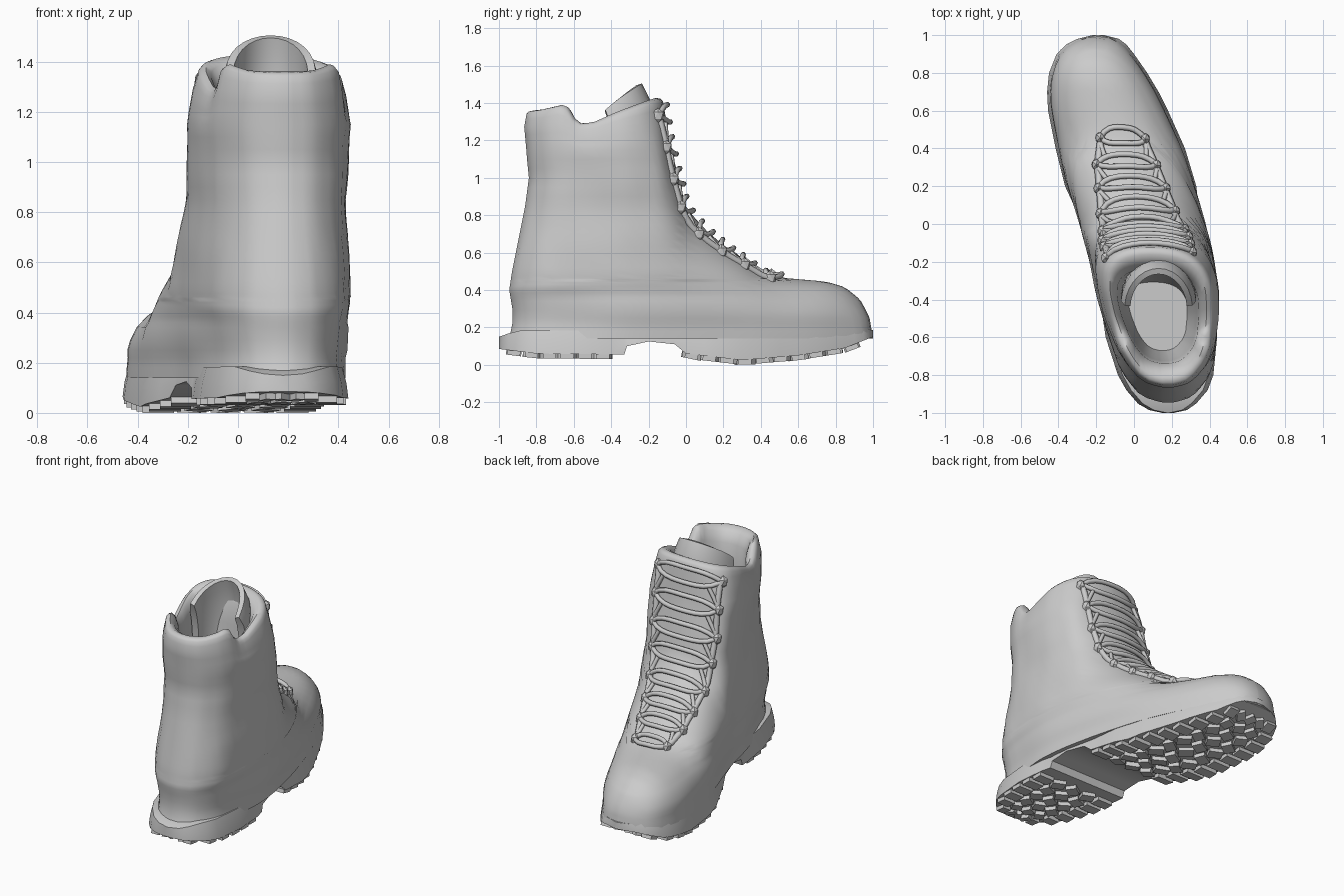
import bpy, bmesh, math, random
from mathutils import Vector, Matrix
from mathutils.bvhtree import BVHTree

if "Cube" in bpy.data.objects:
    bpy.data.objects.remove(bpy.data.objects["Cube"])

random.seed(4)


def interp(table, v, k=1):
    if v <= table[0][0]:
        return table[0][k]
    for a, b in zip(table, table[1:]):
        if v <= b[0]:
            return a[k] + (b[k] - a[k]) * (v - a[0]) / (b[0] - a[0])
    return table[-1][k]


def finish(name, bm, angle=40):
    bmesh.ops.recalc_face_normals(bm, faces=bm.faces)
    me = bpy.data.meshes.new(name)
    bm.to_mesh(me)
    bm.free()
    ob = bpy.data.objects.new(name, me)
    bpy.context.collection.objects.link(ob)
    bpy.ops.object.select_all(action='DESELECT')
    ob.select_set(True)
    bpy.context.view_layer.objects.active = ob
    bpy.ops.object.shade_smooth_by_angle(angle=math.radians(angle))


def loft(rings):
    bm = bmesh.new()
    vs = [[bm.verts.new(p) for p in r] for r in rings]
    n = len(vs[0])
    for a, b in zip(vs, vs[1:]):
        for i in range(n):
            j = (i + 1) % n
            bm.faces.new((a[i], a[j], b[j], b[i]))
    bm.faces.new(vs[0])
    bm.faces.new(vs[-1])
    return bm


# Plan outline: y, left x, right x
PLAN = [(-1, .15, .21), (-.985, .08, .28), (-.95, .02, .33), (-.88, -.04, .39), (-.8, -.085, .42),
        (-.6, -.15, .44), (-.4, -.2, .445), (-.2, -.24, .42), (0, -.3, .38), (.2, -.365, .33),
        (.4, -.415, .27), (.6, -.455, .18), (.7, -.46, .13), (.8, -.45, .07), (.9, -.41, 0),
        (.95, -.36, -.04), (.98, -.3, -.08), (1, -.22, -.16)]
# Height of the upper along y
TOP = [(-.5, 4), (-.3, 2.3), (-.2, 1.75), (-.13, 1.43), (-.09, 1.2), (-.04, 1), (0, .84),
       (.1, .725), (.2, .64), (.3, .57), (.42, .485), (.52, .465), (.75, .445), (.85, .415),
       (.93, .35), (.98, .26), (1, .14)]
FRONT = [(z, y) for y, z in reversed(TOP)]
# Back profile, width factor and rim height
BACK = [(.14, -.95), (.2, -.93), (.28, -.925), (.4, -.945), (.5, -.93), (.7, -.89), (.85, -.86),
        (1, -.84), (1.1, -.85), (1.3, -.865), (1.4, -.85)]
WIDE = [(.14, .96), (.22, .96), (.25, .985), (.34, 1), (.36, .985), (.5, 1.02), (.85, .96),
        (1.15, 1.03), (1.3, .98), (1.4, .92)]
RIM = [(-.9, 1.35), (-.8, 1.36), (-.68, 1.385), (-.64, 1.37), (-.59, 1.285), (-.5, 1.29),
       (-.35, 1.35), (-.2, 1.4), (-.1, 1.43)]


def section(z, n=28):
    y0, y1 = interp(BACK, z), interp(FRONT, z)
    left, right = [], []
    for i in range(n + 1):
        y = y0 + (y1 - y0) * (1 - math.cos(math.pi * i / n)) / 2
        yy = y - (y0 + 1) * max(0, min(1, .3 - y))
        xl, xr = interp(PLAN, yy), interp(PLAN, yy, 2)
        f = math.sqrt(max(0, 1 - (z / interp(TOP, y)) ** 4)) * interp(WIDE, z)
        # pinched heel above the sole, shallow leather creases
        pinch = interp([(.14, .05), (.25, .09), (.33, .07), (.42, 0)], z)
        f *= 1 - pinch * max(0, min(1, (-.35 - y) * 3))
        if .45 < z < 1.2:
            f *= 1 + .012 * math.sin(17 * z + 6 * y) * math.sin(5 * z - 9 * y)
        c, h = (xl + xr) / 2, max(.004, (xr - xl) / 2 * f)
        zz = z if z < 1.15 else 1.15 + (z - 1.15) * (interp(RIM, y) - 1.15) / .25
        left.append(Vector((c - h, y, zz)))
        right.append(Vector((c + h, y, zz)))
    return left + right[::-1]


# Upper with padded collar and hollow inside
levels = [.14, .18, .22, .25, .29, .34, .36, .385, .405, .42, .43, .44, .448, .455, .463, .475, .49,
          .52, .55, .59, .63, .67, .71, .75, .8, .85, .9, .95, 1, 1.05, 1.1, 1.15, 1.2, 1.25, 1.3,
          1.35, 1.385]
rings = [section(z) for z in levels]
rim = section(1.4)
for sx, sy, dz in [(.97, .97, 0), (.9, .9, .005), (.82, .78, -.02), (.76, .69, -.08),
                   (.72, .65, -.22), (.66, .6, -.4), (.55, .5, -.6)]:
    rings.append([Vector((.12 + (p.x - .12) * sx, -.49 + (p.y + .49) * sy,
                          p.z + dz if dz > -.5 else .72)) for p in rim])
bm = loft(rings)
tree = BVHTree.FromBMesh(bm)
finish("boot_upper", bm, 50)

# Sole body: heel block, raised arch and rockered forefoot
SOLE_TOP = [(-1, .15), (-.9, .185), (-.3, .18), (0, .17), (.5, .17), (.9, .2), (1, .185)]
SOLE_LOW = [(-1, .085), (-.8, .06), (-.33, .055), (-.315, .1), (-.2, .125), (-.06, .11),
            (0, .06), (.3, .025), (.6, .05), (.85, .09), (1, .15)]


def sole_edges(y):
    xl, xr = interp(PLAN, y), interp(PLAN, y, 2)
    w = interp([(-.6, 1), (-.3, .9), (-.05, .9), (.2, 1)], y)
    return (xl + xr) / 2 - (xr - xl) / 2 * w, (xl + xr) / 2 + (xr - xl) / 2 * w


rings = []
for y in [-1, -.985, -.95, -.88, -.8, -.7, -.6, -.5, -.4, -.33, -.315, -.25, -.2, -.13, -.06, 0, .1,
          .2, .3, .4, .5, .6, .7, .8, .85, .9, .95, .98, 1]:
    l, r = sole_edges(y)
    t, b = interp(SOLE_TOP, y), interp(SOLE_LOW, y)
    m = b + (t - b) * .5
    rings.append([(l + .025, y, t), (l + .008, y, m), (l, y, b),
                  (r, y, b), (r - .008, y, m), (r - .025, y, t)])
finish("sole", loft(rings), 40)

# Tread lugs
bm = bmesh.new()
row = 0
y = -.92
while y < .93:
    if not -.36 < y < .0:
        ends = [sole_edges(y - .035), sole_edges(y + .035)]
        l, r = max(e[0] for e in ends), min(e[1] for e in ends)
        for k in range(5):
            u = (k + .5) / 5
            edge = k in (0, 4)
            w = (r - l) / 5 * (.95 if edge else .72)
            slope = (interp(SOLE_LOW, y + .04) - interp(SOLE_LOW, y - .04)) / .08
            turn = 0 if edge else (.5 if (row + k) % 2 else -.5) + random.uniform(-.15, .15)
            M = (Matrix.Translation((l + (r - l) * u, y, interp(SOLE_LOW, y) - .005))
                 @ Matrix.Rotation(math.atan(slope), 4, 'X') @ Matrix.Rotation(turn, 4, 'Z')
                 @ Matrix.Diagonal((w, .07, .04, 1)))
            bmesh.ops.create_cube(bm, size=1, matrix=M)
    row += 1
    y += .095
finish("tread_lugs", bm, 20)

# Tongue standing above the collar, leaning back
bm = bmesh.new()
outer, inner = [], []
for j in range(7):
    for shell, d in ((outer, 0), (inner, .05)):
        line = []
        for i in range(15):
            a = math.radians(5 + 170 * i / 14)
            s = math.sin(a)
            d2, drop = (.02, .0) if (j == 6 and d == 0) else (d, .01 if j == 6 else 0)
            z = 1.0 + j / 6 * (.34 + .165 * s ** .8) - drop
            line.append(bm.verts.new((.13 + (.2 - d2) * math.cos(a),
                                      -.4 - .05 * (j / 6) ** 3 + (.235 - d2) * s, z)))
        shell.append(line)
for g in (outer, inner):
    for a, b in zip(g, g[1:]):
        for i in range(14):
            bm.faces.new((a[i], a[i + 1], b[i + 1], b[i]))
for i in range(14):
    bm.faces.new((outer[6][i], outer[6][i + 1], inner[6][i + 1], inner[6][i]))
for i in (0, 14):
    for j in range(6):
        bm.faces.new((outer[j][i], outer[j + 1][i], inner[j + 1][i], inner[j][i]))
finish("tongue", bm, 60)

# Lacing rows on the instep: y, z, centre x, half width
ROWS = [(.46, .48, -.06, .12), (.33, .56, -.04, .16), (.22, .64, -.01, .18), (.11, .73, .02, .2),
        (.01, .86, .05, .22), (-.04, 1.0, .06, .23), (-.08, 1.17, .07, .23), (-.115, 1.34, .08, .23)]


def on_upper(t, u, lift=.015):
    i = max(0, min(math.floor(t), len(ROWS) - 2))
    a, b, f = ROWS[i], ROWS[i + 1], t - i
    y, z, c, h = (p + (q - p) * f for p, q in zip(a, b))
    lo, hi = ROWS[max(0, i - 1)], ROWS[min(len(ROWS) - 1, i + 2)]
    n = Vector((0, hi[1] - lo[1], lo[0] - hi[0])).normalized()
    p = Vector((c + u * h, y, z))
    hit = tree.ray_cast(p + n * .35, -n)
    return (hit[0] if hit[0] else p) + n * lift


def tube(name, lines, radius):
    cu = bpy.data.curves.new(name, 'CURVE')
    cu.dimensions = '3D'
    cu.bevel_depth = radius
    cu.bevel_resolution = 1
    cu.use_fill_caps = True
    for pts in lines:
        sp = cu.splines.new('POLY')
        sp.points.add(len(pts) - 1)
        for q, p in zip(sp.points, pts):
            q.co = (*p, 1)
    ob = bpy.data.objects.new(name, cu)
    bpy.context.collection.objects.link(ob)


# Laces: lens-shaped pairs on each row, short links between the rows
STEPS = [-1 + k / 5 for k in range(11)]
laces, links = [], []
for i in range(len(ROWS)):
    for s in (1, -1):
        laces.append([on_upper(i + s * .27 * (1 - u ** 4), u, .012 + .008 * (1 - u * u))
                      for u in STEPS])
        if i < len(ROWS) - 1:
            links.append([on_upper(i + .2 + .6 * k / 4, s * (.95 - .25 * k / 4), .01)
                          for k in range(5)])
tube("laces", laces, .015)
tube("lace_links", links, .013)
tube("eyestay_edges", [[on_upper(k / 3, s * .95, .002) for k in range(22)] for s in (1, -1)], .02)

# Lace hooks at both ends of each row
bm = bmesh.new()
for i in range(len(ROWS)):
    for s in (1, -1):
        M = Matrix.Translation(on_upper(i, s, .006)) @ Matrix.Diagonal((.8, 1, 1.2, 1))
        bmesh.ops.create_icosphere(bm, subdivisions=1, radius=.034, matrix=M)
finish("lace_hooks", bm, 30)
